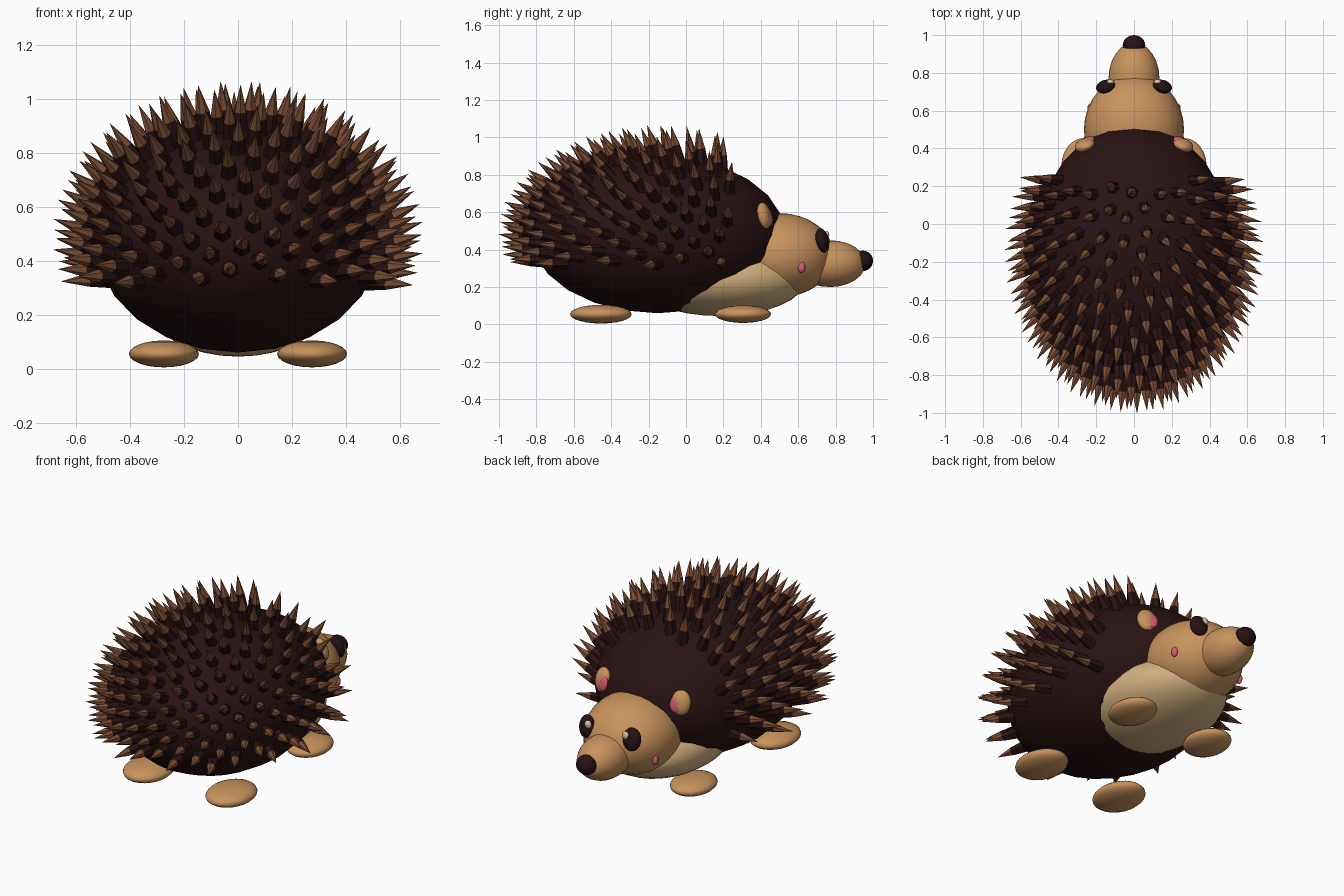
import bpy, bmesh, math
from mathutils import Vector, Matrix

cube = bpy.data.objects.get("Cube")
if cube:
    bpy.data.objects.remove(cube, do_unlink=True)


def material(name, rgb):
    m = bpy.data.materials.new(name)
    m.use_nodes = True
    m.diffuse_color = (*rgb, 1)
    m.node_tree.nodes["Principled BSDF"].inputs["Base Color"].default_value = (*rgb, 1)
    return m


DARK = material("dark brown coat", (0.022, 0.006, 0.006))
QUILL = material("quill brown", (0.20, 0.075, 0.034))
TAN = material("tan skin", (0.58, 0.29, 0.11))
BELLY = material("pale belly", (0.64, 0.43, 0.21))
BLACK = material("nose and eye black", (0.018, 0.006, 0.007))
PINK = material("pink", (0.68, 0.11, 0.16))
CREAM = material("eye shine", (0.72, 0.58, 0.36))


def finish(name, bm, mats, smooth):
    mesh = bpy.data.meshes.new(name)
    bm.to_mesh(mesh)
    bm.free()
    for m in mats:
        mesh.materials.append(m)
    for p in mesh.polygons:
        p.use_smooth = smooth
    obj = bpy.data.objects.new(name, mesh)
    bpy.context.collection.objects.link(obj)
    return obj


def ellipsoid(name, loc, radii, mat, rot=(0, 0, 0), segs=24, rings=12):
    bm = bmesh.new()
    bmesh.ops.create_uvsphere(bm, u_segments=segs, v_segments=rings, radius=1)
    bmesh.ops.scale(bm, vec=radii, verts=bm.verts)
    obj = finish(name, bm, [mat], True)
    obj.location = loc
    obj.rotation_euler = [math.radians(a) for a in rot]
    return obj


def pair(name, loc, radii, mat, rot=(0, 0, 0)):
    for side, s in (("left", 1), ("right", -1)):
        ellipsoid(f"{side}_{name}", (s * loc[0], loc[1], loc[2]), radii, mat,
                  (rot[0], s * rot[1], s * rot[2]))


# Body and head
CENTRE = Vector((0, -0.15, 0.48))
SIZE = Vector((0.53, 0.68, 0.42))
ellipsoid("body", CENTRE, SIZE, DARK)
ellipsoid("belly", (0, 0.18, 0.24), (0.335, 0.46, 0.195), BELLY, segs=32, rings=16)
ellipsoid("head", (0, 0.5, 0.37), (0.265, 0.29, 0.225), TAN, segs=32, rings=16)
ellipsoid("snout", (0, 0.77, 0.325), (0.135, 0.19, 0.125), TAN)
ellipsoid("nose", (0, 0.945, 0.34), (0.06, 0.055, 0.055), BLACK)

# Face details
pair("eye", (0.15, 0.728, 0.45), (0.052, 0.033, 0.066), BLACK, (12, 0, -15))
pair("eye_shine", (0.125, 0.752, 0.475), (0.02, 0.014, 0.024), CREAM)
pair("cheek", (0.23, 0.618, 0.305), (0.016, 0.02, 0.03), PINK)
pair("ear", (0.26, 0.418, 0.582), (0.056, 0.033, 0.072), TAN, (12, 0, -20))
pair("inner_ear", (0.243, 0.442, 0.575), (0.036, 0.018, 0.048), PINK, (12, 0, -20))

# Feet
pair("front_foot", (0.265, 0.305, 0.055), (0.12, 0.15, 0.047), TAN)
pair("back_foot", (0.275, -0.455, 0.055), (0.13, 0.165, 0.05), TAN)

# Quills: dark six-sided stubs with brown tips, spread evenly and swept backward
COUNT = 340
GOLDEN = math.pi * (3 - math.sqrt(5))
bm = bmesh.new()


def cone(base, axis, r1, r2, start, end, index):
    turn = axis.to_track_quat("Z", "Y").to_matrix().to_4x4()
    place = Matrix.Translation(base + axis * (start + end) / 2) @ turn
    made = bmesh.ops.create_cone(bm, cap_ends=True, segments=6, radius1=r1,
                                 radius2=r2, depth=end - start, matrix=place)
    for face in {f for v in made["verts"] for f in v.link_faces}:
        face.material_index = index


for i in range(COUNT):
    z = 1 - 2 * (i + 0.5) / COUNT
    ring = math.sqrt(1 - z * z)
    n = Vector((ring * math.cos(i * GOLDEN), ring * math.sin(i * GOLDEN), z))
    if n.z < -0.38 or n.y > 0.57:
        continue
    base = CENTRE + n * SIZE
    axis = (n + Vector((0, -0.45, 0.3))).normalized()
    cone(base, axis, 0.035, 0.025, -0.02, 0.07, 0)
    cone(base, axis, 0.025, 0, 0.07, 0.178, 1)
finish("quills", bm, [DARK, QUILL], False)
